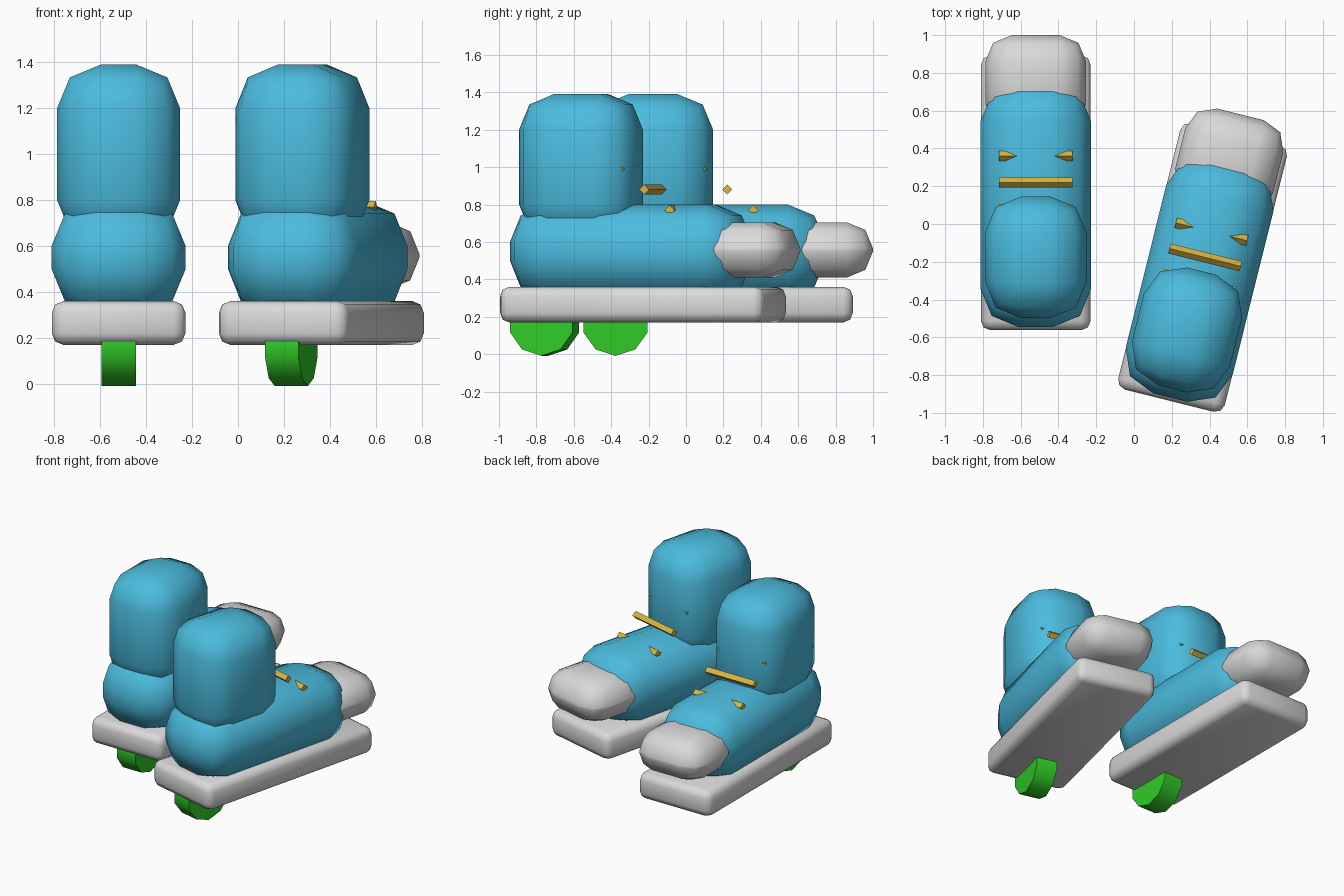
import bpy, bmesh, math
from mathutils import Matrix

if "Cube" in bpy.data.objects:
    bpy.data.objects.remove(bpy.data.objects["Cube"])


def material(name, rgb):
    m = bpy.data.materials.new(name)
    m.diffuse_color = (*rgb, 1)
    m.use_nodes = True
    m.node_tree.nodes["Principled BSDF"].inputs["Base Color"].default_value = m.diffuse_color
    return m


BLUE = material("sky blue", (0.07, 0.50, 0.73))
GREY = material("light grey", (0.70, 0.70, 0.70))
GREEN = material("bright green", (0.03, 0.60, 0.02))
GOLD = material("gold", (0.68, 0.46, 0.05))


def finish(bm, name, mat, place):
    bmesh.ops.recalc_face_normals(bm, faces=bm.faces)
    me = bpy.data.meshes.new(name)
    bm.to_mesh(me)
    bm.free()
    me.materials.append(mat)
    ob = bpy.data.objects.new(name, me)
    ob.matrix_world = place
    bpy.context.collection.objects.link(ob)


def rounded_box(name, mat, place, x, y, z, bevel):
    """Box given by (min, max) ranges, all edges rounded in two steps."""
    bm = bmesh.new()
    bmesh.ops.create_cube(bm, size=1)
    for v in bm.verts:
        v.co = [r[0] if c < 0 else r[1] for c, r in zip(v.co, (x, y, z))]
    bmesh.ops.bevel(bm, geom=list(bm.edges), offset=bevel, segments=2,
                    profile=0.5, affect='EDGES')
    finish(bm, name, mat, place)


def cross_bar(name, mat, place, y, z, radius, length, sides, turn):
    """Cylinder lying along x."""
    bm = bmesh.new()
    bmesh.ops.create_cone(bm, cap_ends=True, segments=sides,
                          radius1=radius, radius2=radius, depth=length)
    m = (Matrix.Translation((0, y, z)) @ Matrix.Rotation(turn, 4, 'X')
         @ Matrix.Rotation(math.pi / 2, 4, 'Y'))
    bmesh.ops.transform(bm, matrix=m, verts=bm.verts)
    finish(bm, name, mat, place)


def shoe(side, x, y, angle):
    p = (Matrix.Translation((x, y, 0))
         @ Matrix.Rotation(math.radians(angle), 4, 'Z'))
    # sole, foot, ankle cuff and toe cap
    rounded_box(side + "_sole", GREY, p, (-0.291, 0.291), (-0.727, 0.727), (0.17, 0.36), 0.05)
    rounded_box(side + "_foot", BLUE, p, (-0.292, 0.292), (-0.71, 0.58), (0.30, 0.80), 0.20)
    rounded_box(side + "_cuff", BLUE, p, (-0.268, 0.268), (-0.663, -0.02), (0.61, 1.39), 0.19)
    rounded_box(side + "_toe_cap", GREY, p, (-0.267, 0.267), (0.33, 0.835), (0.41, 0.705), 0.14)
    # heel wheel with a flat facet on the ground
    cross_bar(side + "_wheel", GREEN, p, -0.542, 0.171, 0.18, 0.15, 10, math.pi / 10)
    # three rising laces
    for i in range(3):
        cross_bar(f"{side}_lace_{i + 1}", GOLD, p, 0.195 - 0.14 * i,
                  0.77 + 0.11 * i, 0.027, 0.39, 4, 0)


shoe("left", -0.52, 0.165, 0)
shoe("right", 0.363, -0.23, -14)

# smooth rounded parts, keep hard corners
bpy.ops.object.select_all(action='SELECT')
bpy.context.view_layer.objects.active = bpy.context.selected_objects[0]
bpy.ops.object.shade_smooth_by_angle(angle=math.radians(50))
